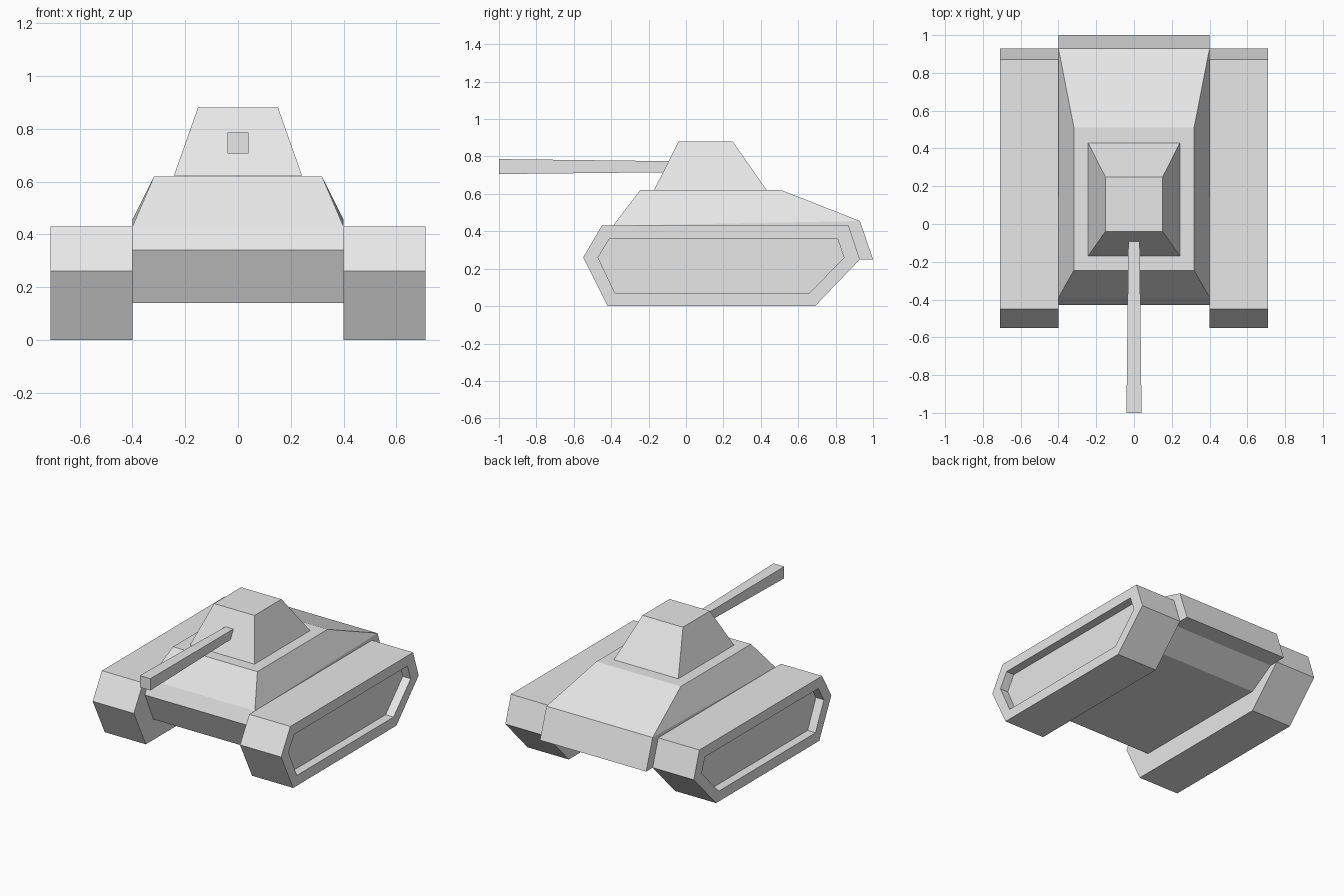
import bpy, bmesh

if "Cube" in bpy.data.objects:
    bpy.data.objects.remove(bpy.data.objects["Cube"])

grey = bpy.data.materials.new("light_grey")
grey.diffuse_color = (0.8, 0.8, 0.8, 1)
grey.use_nodes = True
grey.node_tree.nodes["Principled BSDF"].inputs["Base Color"].default_value = grey.diffuse_color


def make(name, verts, faces):
    bm = bmesh.new()
    vs = [bm.verts.new(v) for v in verts]
    for f in faces:
        bm.faces.new([vs[i] for i in f])
    bmesh.ops.recalc_face_normals(bm, faces=bm.faces)
    me = bpy.data.meshes.new(name)
    bm.to_mesh(me)
    bm.free()
    me.materials.append(grey)
    ob = bpy.data.objects.new(name, me)
    bpy.context.collection.objects.link(ob)
    return ob


def loft(name, rings):
    """Skin a row of equal-length rings and cap both ends."""
    n = len(rings[0])
    faces = [[r * n + i, r * n + (i + 1) % n, (r + 1) * n + (i + 1) % n, (r + 1) * n + i]
             for r in range(len(rings) - 1) for i in range(n)]
    last = (len(rings) - 1) * n
    faces += [list(range(n)), list(range(last, last + n))]
    return make(name, [v for ring in rings for v in ring], faces)


# Tracks: six-sided profile with a recessed outer panel
outer = [(-0.55, 0.26), (-0.45, 0.43), (0.87, 0.43), (0.93, 0.25), (0.69, 0), (-0.42, 0)]
inner = [(-0.47, 0.26), (-0.41, 0.36), (0.81, 0.36), (0.845, 0.26), (0.66, 0.07), (-0.38, 0.07)]
for side, s in (("left", -1), ("right", 1)):
    steps = [(0.40, outer), (0.71, outer), (0.71, inner), (0.65, inner)]
    loft(side + "_track", [[(s * x, y, z) for y, z in prof] for x, prof in steps])

# Hull: side profile with half widths, narrowing towards the deck
profile = [(-0.34, 0.14, 0.40), (-0.43, 0.34, 0.40), (-0.39, 0.43, 0.40),
           (-0.245, 0.62, 0.318), (0.51, 0.62, 0.318), (0.93, 0.455, 0.40),
           (1.0, 0.25, 0.40), (0.87, 0.25, 0.40), (0.69, 0.14, 0.40)]
n = len(profile)
verts = [(s * w, y, z) for s in (-1, 1) for y, z, w in profile]
faces = [[i, (i + 1) % n, n + (i + 1) % n, n + i] for i in range(n)]
for k in (0, n):
    faces += [[k + i for i in (0, 1, 2, 5, 6, 7, 8)], [k + i for i in (2, 3, 4, 5)]]
make("hull", verts, faces)


def rect_z(w, y0, y1, z):
    return [(-w, y0, z), (w, y0, z), (w, y1, z), (-w, y1, z)]


def rect_y(w, z0, z1, y):
    return [(-w, y, z0), (w, y, z0), (w, y, z1), (-w, y, z1)]


# Turret: tapered block
loft("turret", [rect_z(0.243, -0.17, 0.43, 0.622), rect_z(0.152, -0.04, 0.25, 0.88)])

# Gun barrel: square, slightly wider at the muzzle
loft("gun_barrel", [rect_y(0.04, 0.706, 0.786, -1.0), rect_y(0.03, 0.716, 0.775, -0.09)])
